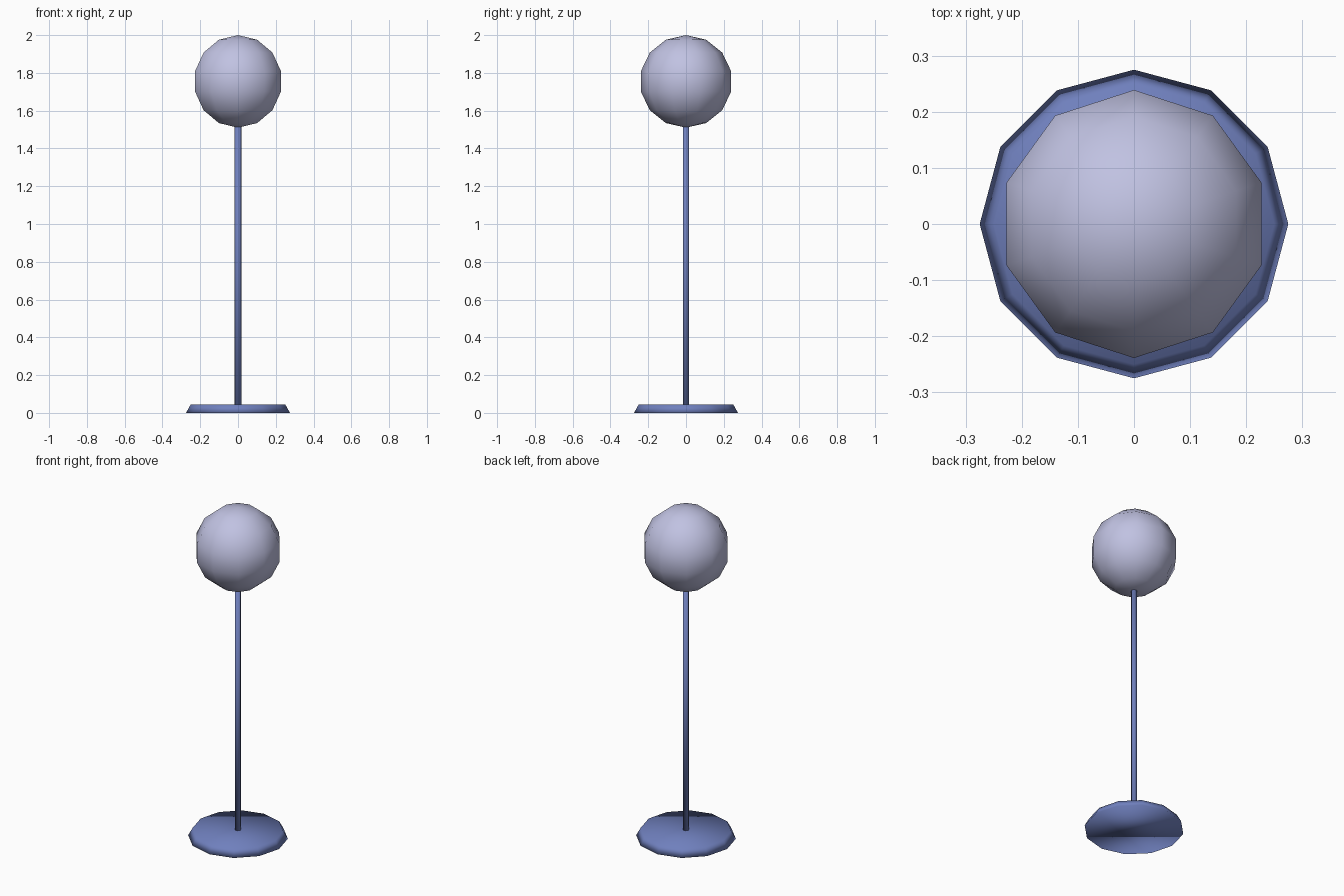
import bpy

if "Cube" in bpy.data.objects:
    bpy.data.objects.remove(bpy.data.objects["Cube"])


def material(name, rgb):
    m = bpy.data.materials.new(name)
    m.diffuse_color = (*rgb, 1.0)
    m.use_nodes = True
    m.node_tree.nodes["Principled BSDF"].inputs["Base Color"].default_value = m.diffuse_color
    return m


def finish(name, mat):
    ob = bpy.context.object
    ob.name = name
    ob.data.materials.append(mat)
    bpy.ops.object.shade_smooth()
    # vertices lie on the x axis, as in the grids
    return ob


def tapered(name, mat, sides, r_bottom, r_top, z0, z1, turn=0.0):
    bpy.ops.mesh.primitive_cone_add(vertices=sides, radius1=r_bottom, radius2=r_top,
                                    depth=z1 - z0, location=(0, 0, (z0 + z1) / 2),
                                    rotation=(0, 0, turn))
    return finish(name, mat)


blue = material("slate blue metal", (0.16, 0.215, 0.51))
pale = material("pale lavender glass", (0.53, 0.54, 0.76))

# Twelve-sided foot with a sloping rim
tapered("base", blue, 12, 0.275, 0.25, 0.0, 0.045)

# Thin six-sided pole, a corner pointing along x
tapered("pole", blue, 6, 0.0175, 0.0175, 0.04, 1.53, 1.5707963)

# Low-poly globe: ten segments, seven rings
bpy.ops.mesh.primitive_uv_sphere_add(segments=10, ring_count=7, radius=0.245,
                                     location=(0, 0, 1.755))
finish("globe", pale)
